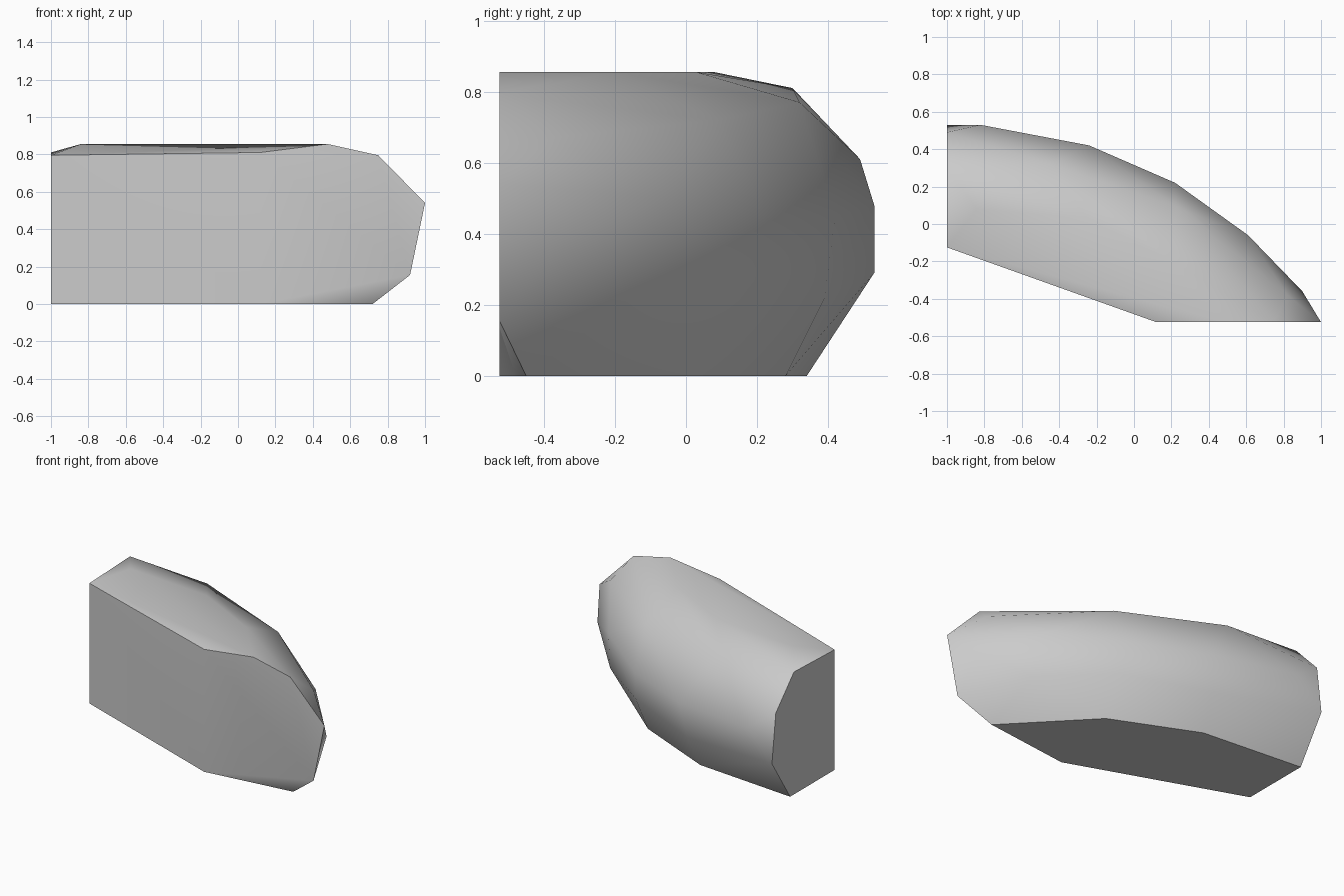
import bpy
import bmesh
from math import radians

# Remove only the default cube
default_cube = bpy.data.objects.get("Cube")
if default_cube:
    bpy.data.objects.remove(default_cube, do_unlink=True)


def make_material(name, colour):
    """Plain flat material with matching viewport and render colour."""
    material = bpy.data.materials.new(name)
    material.use_nodes = True
    material.diffuse_color = colour
    shader = next(node for node in material.node_tree.nodes
                  if node.type == 'BSDF_PRINCIPLED')
    shader.inputs["Base Color"].default_value = colour
    return material


def make_hull(name, outlines, material, crease_angle):
    """Wrap a set of contour lines in a convex, smoothly shaded skin."""
    mesh = bpy.data.meshes.new(name)
    shape = bmesh.new()
    for outline in outlines:
        for point in outline:
            shape.verts.new(point)
    hull = bmesh.ops.convex_hull(shape, input=shape.verts[:])

    # Drop any contour points left inside the skin
    loose = [vert for vert in shape.verts if not vert.link_faces]
    bmesh.ops.delete(shape, geom=loose, context='VERTS')

    # Merge the flat cut sides into single faces
    bmesh.ops.dissolve_limit(shape, angle_limit=radians(1),
                             verts=shape.verts[:], edges=shape.edges[:])
    bmesh.ops.recalc_face_normals(shape, faces=shape.faces[:])
    shape.to_mesh(mesh)
    shape.free()

    block = bpy.data.objects.new(name, mesh)
    bpy.context.collection.objects.link(block)
    mesh.materials.append(material)
    bpy.ops.object.select_all(action='DESELECT')
    block.select_set(True)
    bpy.context.view_layer.objects.active = block
    bpy.ops.object.shade_smooth_by_angle(angle=crease_angle)
    return block


# Vertical cut planes: square end and the two front walls
end_x = -1.0
front_y = -.525
bend_x = .12
end_front_y = -.125

# Front walls, with the rounded tip lying in the front plane
front_wall = [(end_x, end_front_y, 0), (end_x, end_front_y, .795),
              (bend_x, front_y, 0), (bend_x, front_y, .81)]
front_tip = [(x, front_y, z) for x, z in
             ((.48, .855), (.75, .795), (1, .54), (.92, .155))]

# Rounded profile of the square end
end_profile = [(end_x, y, z) for y, z in
               ((.3, .81), (.49, .61), (.53, .29), (.34, 0))]

# Level contours running from the end round to the tip
base_edge = [(x, y, 0) for x, y in
             ((-.3, .28), (.25, .04), (.72, -.45))]
top_ridge = [(x, y, .855) for x, y in
             ((-.84, .08), (-.25, .03), (.2, -.2))]

# Curved back: shoulder, widest line and lower bulge
shoulder = [(-.45, .32, .77), (.23, .09, .72), (.82, -.38, .67)]
widest_line = [(-.82, .53, .48), (-.24, .42, .45), (.22, .22, .45),
               (.61, -.06, .5), (.9, -.36, .38)]
lower_bulge = [(-.28, .39, .22), (.25, .17, .25), (.66, -.15, .22)]

stone_grey = make_material("stone_grey", (.6, .6, .6, 1))
make_hull("curved_stone",
          [front_wall, front_tip, end_profile, base_edge, top_ridge,
           shoulder, widest_line, lower_bulge],
          stone_grey, radians(35))
